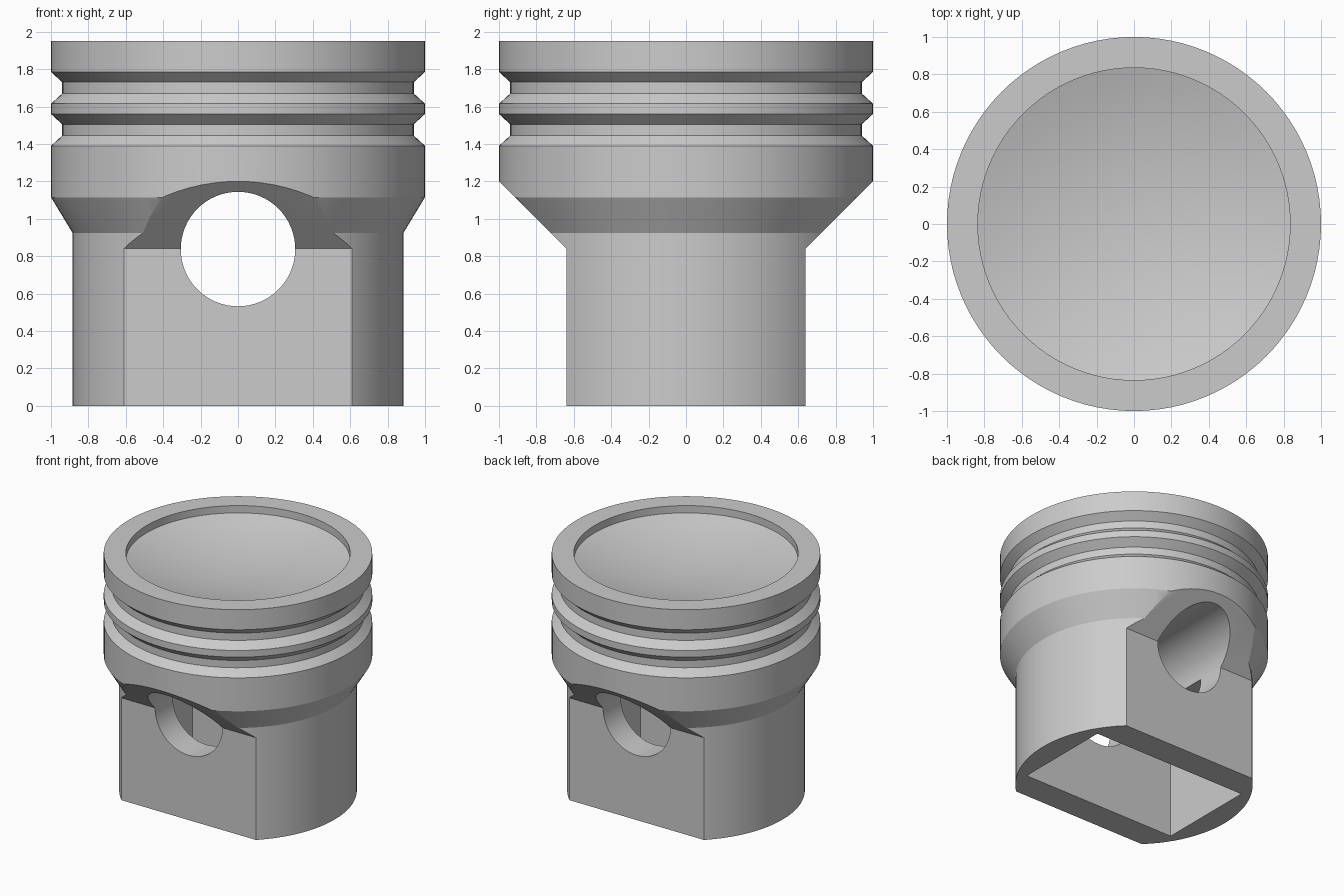
import bpy, bmesh, math
from mathutils import Matrix

cube = bpy.data.objects.get("Cube")
if cube:
    bpy.data.objects.remove(cube, do_unlink=True)

metal = bpy.data.materials.new("light grey metal")
metal.use_nodes = True
grey = (0.6, 0.6, 0.6, 1)
metal.diffuse_color = grey
metal.node_tree.nodes["Principled BSDF"].inputs["Base Color"].default_value = grey


def make_object(name, bm):
    bmesh.ops.recalc_face_normals(bm, faces=bm.faces)
    mesh = bpy.data.meshes.new(name)
    bm.to_mesh(mesh)
    bm.free()
    mesh.materials.append(metal)
    obj = bpy.data.objects.new(name, mesh)
    bpy.context.collection.objects.link(obj)
    return obj


def lathe(name, profile, steps):
    bm = bmesh.new()
    verts = [bm.verts.new((r, 0, z)) for r, z in profile]
    edges = [bm.edges.new(pair) for pair in zip(verts, verts[1:])]
    bmesh.ops.spin(bm, geom=verts + edges, cent=(0, 0, 0), axis=(0, 0, 1),
                   angle=math.tau, steps=steps)
    bmesh.ops.remove_doubles(bm, verts=bm.verts, dist=0.0005)
    return make_object(name, bm)


def prism(name, profile, half_width):
    # Extrude a y-z outline along x
    bm = bmesh.new()
    face = bm.faces.new([bm.verts.new((-half_width, y, z)) for y, z in profile])
    new = bmesh.ops.extrude_face_region(bm, geom=[face])["geom"]
    moved = [v for v in new if isinstance(v, bmesh.types.BMVert)]
    bmesh.ops.translate(bm, verts=moved, vec=(2 * half_width, 0, 0))
    return make_object(name, bm)


# Body: skirt, flare, two ring grooves, crown rim and dished top
groove = [(1, 0), (0.94, 0.055), (0.94, 0.115), (1, 0.17)]
outline = [(0, 0), (0.885, 0), (0.885, 0.925), (1, 1.115)]
for base in (1.39, 1.615):
    outline += [(r, base + z) for r, z in groove]
outline += [(1, 1.95), (0.835, 1.95)]
bowl_radius, bowl_depth, bowl_steps = 0.835, 0.13, 10
for i in range(bowl_steps + 1):
    t = 1 - i / bowl_steps
    outline.append((bowl_radius * t, 1.89 - bowl_depth * (1 - t * t)))
piston = lathe("piston_body", outline, 96)

# Cutters: sloped flats on front and back, pin bore, pocket underneath
cutters = []
flat = [(0.64, -0.1), (0.64, 0.84), (1.2, 1.4), (1.6, 1.4), (1.6, -0.1)]
for side, label in ((-1, "front"), (1, "back")):
    cutters.append(prism(label + "_flat_cutter", [(side * y, z) for y, z in flat], 1.5))

pocket = [(-0.41, -0.1), (0.41, -0.1), (0.41, 0.84), (-0.41, 0.84)]
cutters.append(prism("pocket_cutter", pocket, 0.7))

bm = bmesh.new()
bmesh.ops.create_cone(bm, cap_ends=True, segments=64, radius1=0.306, radius2=0.306, depth=3,
                      matrix=Matrix.Translation((0, 0, 0.838)) @ Matrix.Rotation(math.pi / 2, 4, "X"))
cutters.append(make_object("pin_bore_cutter", bm))

bpy.ops.object.select_all(action="DESELECT")
bpy.context.view_layer.objects.active = piston
piston.select_set(True)
for cutter in cutters:
    cutter.hide_render = True
    mod = piston.modifiers.new(cutter.name, "BOOLEAN")
    mod.operation = "DIFFERENCE"
    mod.solver = "EXACT"
    mod.object = cutter
    bpy.ops.object.modifier_apply(modifier=mod.name)
for cutter in cutters:
    bpy.data.objects.remove(cutter, do_unlink=True)

bpy.ops.object.shade_smooth_by_angle(angle=math.radians(25))
